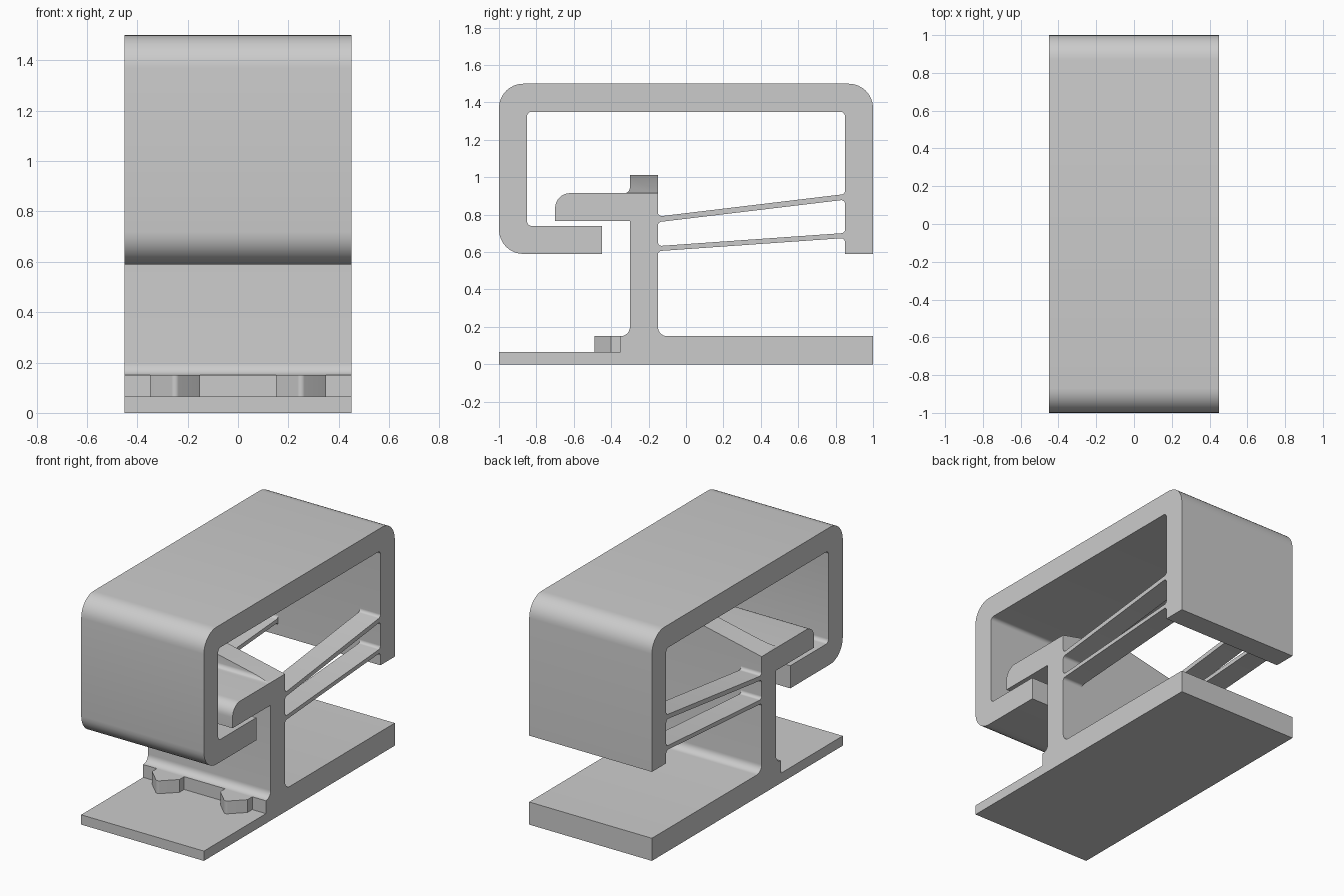
import bpy, bmesh
from math import radians, tan
from mathutils import Vector

cube = bpy.data.objects.get("Cube")
if cube:
    bpy.data.objects.remove(cube, do_unlink=True)

grey = bpy.data.materials.new("plain_grey")
grey.use_nodes = True
colour = (0.6, 0.6, 0.6, 1)
grey.diffuse_color = colour
grey.node_tree.nodes["Principled BSDF"].inputs["Base Color"].default_value = colour

HALF = 0.45  # half width of the whole clip


def rounded(points, steps=8):
    """Outline from (a, b) or (a, b, radius) corners."""
    out = []
    for i, p in enumerate(points):
        c = Vector(p[:2])
        if len(p) == 2:
            out.append(c)
            continue
        r = p[2]
        d1 = (Vector(points[i - 1][:2]) - c).normalized()
        d2 = (Vector(points[(i + 1) % len(points)][:2]) - c).normalized()
        t = r / tan(d1.angle(d2) / 2)
        centre = c + (d1 + d2).normalized() * (t * t + r * r) ** 0.5
        start = (c + d1 * t - centre).normalized()
        end = (c + d2 * t - centre).normalized()
        out += [centre + start.slerp(end, k / steps).normalized() * r
                for k in range(steps + 1)]
    return out


def extrude(name, points, lo, hi, axis="X", planes=()):
    """Extrude an outline along an axis, optionally trimmed by planes."""
    place = (lambda p: (lo, p.x, p.y)) if axis == "X" else (lambda p: (p.x, p.y, lo))
    shift = (hi - lo, 0, 0) if axis == "X" else (0, 0, hi - lo)
    bm = bmesh.new()
    face = bm.faces.new([bm.verts.new(place(p)) for p in rounded(points)])
    ext = bmesh.ops.extrude_face_region(bm, geom=[face], use_keep_orig=True)
    verts = [g for g in ext["geom"] if isinstance(g, bmesh.types.BMVert)]
    bmesh.ops.translate(bm, verts=verts, vec=shift)
    for co, no in planes:
        geom = bm.verts[:] + bm.edges[:] + bm.faces[:]
        bmesh.ops.bisect_plane(bm, geom=geom, plane_co=co, plane_no=no, clear_outer=True)
        bmesh.ops.holes_fill(bm, edges=[e for e in bm.edges if e.is_boundary], sides=0)
    bmesh.ops.recalc_face_normals(bm, faces=bm.faces[:])
    mesh = bpy.data.meshes.new(name)
    bm.to_mesh(mesh)
    bm.free()
    mesh.materials.append(grey)
    obj = bpy.data.objects.new(name, mesh)
    bpy.context.collection.objects.link(obj)
    bpy.ops.object.select_all(action="DESELECT")
    obj.select_set(True)
    bpy.context.view_layer.objects.active = obj
    bpy.ops.object.shade_smooth_by_angle(angle=radians(30))


# Outer frame with the lower lip
extrude("outer_frame", [
    (1, 0.59), (1, 1.5, 0.13), (-1, 1.5, 0.13), (-1, 0.59, 0.13),
    (-0.45, 0.59), (-0.45, 0.74), (-0.85, 0.74, 0.025),
    (-0.85, 1.35, 0.025), (0.85, 1.35, 0.025), (0.85, 0.59)], -HALF, HALF)

# Stepped base, post and hook
extrude("base_and_post", [
    (-1, 0), (1, 0), (1, 0.15), (-0.15, 0.15, 0.05), (-0.15, 0.915),
    (-0.70, 0.915, 0.08), (-0.70, 0.765), (-0.30, 0.765),
    (-0.30, 0.15, 0.0499), (-0.35, 0.15), (-0.35, 0.065), (-1, 0.065)], -HALF, HALF)

# Peaked ridge on top of the post
peak = (0, 0, 1.012)
rise = 0.097
extrude("post_ridge", [
    (-0.15, 0.91), (-0.15, 1.05), (-0.30, 1.05), (-0.30, 0.915, 0.03),
    (-0.34, 0.915), (-0.34, 0.91)], -HALF, HALF,
    planes=[(peak, (side * rise, 0, HALF)) for side in (-1, 1)])


# Thin spring ribs, a pair at each end
def rib(name, z_post, z_wall, thick, lo, hi):
    a, b, r, e = -0.15, 0.85, 0.02, 0.03
    extrude(name, [
        (a - e, z_post - e), (a, z_post - e), (a, z_post, r),
        (b, z_wall, r), (b, z_wall - e), (b + e, z_wall - e),
        (b + e, z_wall + thick + e), (b, z_wall + thick + e),
        (b, z_wall + thick, r), (a, z_post + thick, r),
        (a, z_post + thick + e), (a - e, z_post + thick + e)], lo, hi)


for side, lo, hi in (("right", -HALF, -0.30), ("left", 0.30, HALF)):
    rib("upper_rib_" + side, 0.76, 0.88, 0.03, lo, hi)
    rib("lower_rib_" + side, 0.605, 0.675, 0.027, lo, hi)

# Pointed nubs on the base step
for side, x in (("right", -0.25), ("left", 0.25)):
    extrude("nub_" + side, [
        (x - 0.1, -0.34), (x - 0.1, -0.40), (x, -0.497, 0.02),
        (x + 0.1, -0.40), (x + 0.1, -0.34)], 0.06, 0.15, axis="Z")
